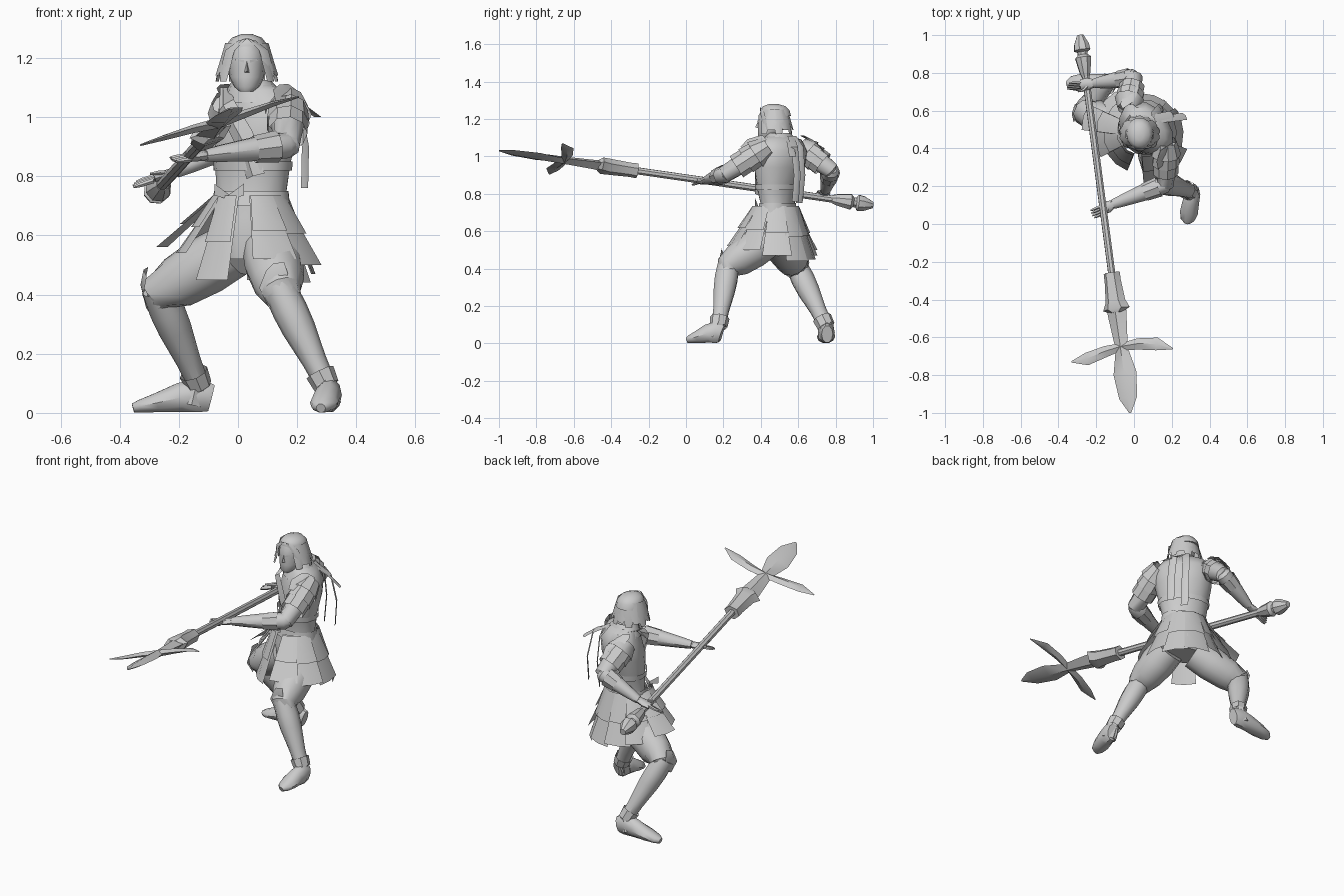
import bpy, math
from mathutils import Vector as V

def mesh(name, verts, faces):
    me = bpy.data.meshes.new(name)
    me.from_pydata([tuple(v) for v in verts], [], faces)
    me.update()
    ob = bpy.data.objects.new(name, me)
    bpy.context.collection.objects.link(ob)
    return ob

def skin(name, rings, caps=True):
    """Join rings of equal point count into one surface."""
    n = len(rings[0])
    verts = [v for r in rings for v in r]
    faces = [(i*n+j, i*n+(j+1) % n, (i+1)*n+(j+1) % n, (i+1)*n+j)
             for i in range(len(rings)-1) for j in range(n)]
    if caps:
        faces += [tuple(range(n))[::-1], tuple(range(len(verts)-n, len(verts)))]
    return mesh(name, verts, faces)

def oval(c, u, v, n):
    return [c + u*math.cos(2*math.pi*k/n) + v*math.sin(2*math.pi*k/n) for k in range(n)]

def tube(name, rows, n=8, up=(0, 0, 1), caps=True):
    """Rows are (point, half width, half height) along a bent path."""
    p = [V(r[0]) for r in rows]
    rings = []
    for i, (_, a, b) in enumerate(rows):
        t = (p[min(i+1, len(p)-1)] - p[max(i-1, 0)]).normalized()
        s = V(up).cross(t).normalized()
        rings.append(oval(p[i], s*a, t.cross(s)*b, n))
    return skin(name, rings, caps)

def loft(name, rows, n=12, caps=True):
    """Horizontal ovals: (x, y, z, half width, half depth, yaw)."""
    rings = []
    for x, y, z, a, b, yaw in rows:
        c, s = math.cos(math.radians(yaw)), math.sin(math.radians(yaw))
        rings.append(oval(V((x, y, z)), V((c, s, 0))*a, V((-s, c, 0))*b, n))
    return skin(name, rings, caps)

def strip(name, centres, halves, bulge=(0, 0, 0)):
    """Three-column sheet; halves are the half-width vectors."""
    verts = []
    for c, h in zip(centres, halves):
        verts += [V(c)-V(h), V(c)+V(bulge), V(c)+V(h)]
    return mesh(name, verts, [(3*i+j, 3*i+j+1, 3*i+j+4, 3*i+j+3)
                              for i in range(len(centres)-1) for j in (0, 1)])

# torso, twisted so the left shoulder leads
loft("torso", [(.04, .48, .52, .1, .085, -10), (.04, .48, .66, .13, .1, -10), (.045, .49, .74, .124, .085, -20),
               (.05, .49, .84, .138, .1, -35), (.06, .5, .94, .158, .115, -42), (.07, .51, 1.03, .165, .11, -48),
               (.065, .51, 1.09, .125, .08, -48), (.04, .49, 1.12, .05, .05, -30)], 14)
loft("belt", [(.043, .485, .70, .137, .102, -15), (.045, .49, .75, .132, .095, -20)], 14, False)
loft("breastplate_rim", [(.05, .49, .82, .143, .108, -35), (.05, .49, .85, .146, .11, -35)], 14, False)
loft("collar", [(.06, .5, 1.05, .13, .095, -45), (.05, .5, 1.1, .09, .075, -40), (.045, .5, 1.125, .065, .06, -30)], 12, False)
strip("chest_sash", [(-.04, .55, 1.1), (-.04, .43, 1.04), (.02, .385, .93), (.06, .38, .8)],
      [(.02, .03, 0), (.025, -.02, .02), (.03, -.015, .02), (.03, -.01, .01)], (-.01, -.012, 0))
for s in (-1, 1):
    strip("belt_knot", [(-.03, .385, .73), (-.03+s*.05, .37, .755)], [(0, 0, .008), (0, 0, .02)])

# head, face and hair
loft("neck", [(.04, .48, 1.05, .045, .045, 0), (.035, .465, 1.15, .04, .042, 0)], 8)
loft("head", [(.028, .412, 1.086, .022, .018, 0), (.03, .43, 1.102, .043, .046, 0), (.03, .45, 1.135, .058, .066, 0),
              (.03, .46, 1.18, .062, .077, 0), (.03, .465, 1.22, .062, .078, 0), (.03, .47, 1.26, .05, .062, 0)], 14)
mesh("nose", [(.03, .386, 1.19), (.02, .388, 1.15), (.04, .388, 1.15), (.03, .37, 1.155)], [(0, 1, 3), (0, 3, 2), (1, 2, 3)])
for s in (-1, 1):
    strip("brow", [(.03+s*.01, .382, 1.188), (.03+s*.038, .396, 1.194)], [(0, 0, .004), (0, 0, .003)])
strip("mouth", [(.014, .388, 1.127), (.046, .388, 1.127)], [(0, 0, .004)]*2)
loft("hair_cap", [(.03, .482, 1.215, .073, .082, 0), (.03, .476, 1.245, .069, .08, 0),
                  (.03, .472, 1.268, .051, .062, 0), (.03, .468, 1.28, .02, .025, 0)], 14)
for k in range(11):
    a = math.radians(-38 + k*25.6)
    d, t = V((math.cos(a), math.sin(a)*.92, 0)), V((-math.sin(a), math.cos(a), 0))
    c = V((.03, .475, 0))
    low = 1.12 + .02*(k % 2)
    strip("hair_lock", [c+d*.068+V((0, 0, 1.25)), c+d*.086+V((0, 0, 1.19)), c+d*.102+V((0, 0, low))],
          [t*.022, t*.029, t*.018], d*.007)
for s in (-1, 1):
    strip("fringe", [(.03+s*.015, .402, 1.262), (.03+s*.057, .41, 1.225), (.03+s*.082, .43, 1.14)],
          [(.015, s*.006, -s*.004), (.016, s*.012, 0), (.012, s*.01, 0)], (0, -.006, 0))

# ribbons streaming down the back
for path in ([(.1, .57, 1.11), (.135, .61, 1.05), (.145, .62, .9), (.14, .605, .75)],
             [(.1, .56, 1.11), (.2, .58, 1.05), (.228, .595, .9), (.225, .585, .76)],
             [(.1, .55, 1.1), (.19, .56, 1.06), (.27, .57, 1.0)]):
    strip("ribbon", path, [(.012, -.018, 0)]*len(path), (.004, .004, 0))

# arms: shoulder, elbow, wrist, fingertips, finger spread
arms = {"left": ((.17, .41, 1.035), (.165, .21, .905), (-.11, .105, .87), (-.225, .05, .855), (-.006, .011, .004)),
        "right": ((-.03, .63, 1.035), (.0, .775, .925), (-.21, .745, .815), (-.355, .73, .77), (.002, .009, .005))}
for side, pts in arms.items():
    sh, el, wr, tip, spread = map(V, pts)
    tube(side+"_upper_arm", [(sh, .06, .06), (sh.lerp(el, .5), .055, .055), (el, .046, .046),
                             (el.lerp(wr, .12), .04, .04)], 10)
    tube(side+"_forearm", [(el.lerp(wr, -.08), .03, .03), (el, .046, .046), (el.lerp(wr, .35), .046, .044),
                           (el.lerp(wr, .8), .033, .03), (wr, .026, .022)], 10)
    tube(side+"_bracer_cuff", [(el.lerp(wr, .12), .054, .054), (el.lerp(wr, .4), .048, .046)], 8, caps=False)
    for k in range(3):
        tube(side+"_shoulder_plate", [(sh.lerp(el, -.15+.25*k), .055+.012*(k > 0), .055+.012*(k > 0)),
                                      (sh.lerp(el, .2+.25*k), .08-.006*k, .08-.006*k)], 9, caps=False)
    strip(side+"_shoulder_wing", [sh+V((0, 0, .065)), sh.lerp(el, .25)+V((0, .01, .07)), sh.lerp(el, .5)+V((0, .01, .06))],
          [V((.03, .02, -.01)), V((.05, .04, -.02)), V((.04, .03, -.02))], (0, 0, .012))
    mid = wr.lerp(tip, .5)
    tube(side+"_palm", [(wr, .022, .018), (wr.lerp(tip, .25), .032, .016), (mid, .028, .012)], 8)
    for k in range(4):
        o = spread*(k-1.5)
        tube(side+"_finger", [(mid+o, .009, .009), (mid.lerp(tip, .6)+o*1.1, .008, .008),
                              (mid.lerp(tip, 1-.06*abs(k-1.3))+o*1.15, .004, .004)], 5)
    tube(side+"_thumb", [(wr.lerp(tip, .15), .01, .01), (wr.lerp(tip, .4)+V((0, -.03, .015)), .008, .008),
                         (wr.lerp(tip, .6)+V((0, -.035, .02)), .004, .004)], 5)

# legs: hip, knee, ankle, heel, toe
legs = {"left": ((.11, .43, .55), (.145, .225, .41), (.295, .175, .1), (.315, .19, 0), (.28, .005, 0)),
        "right": ((-.02, .5, .55), (-.265, .595, .405), (-.135, .745, .1), (-.09, .755, 0), (-.355, .745, 0))}
for side, pts in legs.items():
    hip, kn, an, heel, toe = map(V, pts)
    up = V((0, 0, 1))
    tube(side+"_thigh", [(hip, .095, .095), (hip.lerp(kn, .35), .1, .1), (hip.lerp(kn, .75), .088, .09),
                         (kn, .068, .072), (kn.lerp(an, .1), .05, .058)], 12, (.3, .2, 1))
    tube(side+"_greave", [(kn.lerp(an, -.06), .056, .058), (kn.lerp(an, .2), .06, .064), (kn.lerp(an, .4), .057, .06),
                          (kn.lerp(an, .75), .042, .044), (an, .036, .04)], 10, (0, 1, 0))
    tube(side+"_ankle_cuff", [(an+(kn-an)*.12, .05, .052), (an-(kn-an)*.03, .044, .048)], 8, (0, 1, 0), False)
    # knee guard
    out = (kn-hip.lerp(an, .5)).normalized()
    w = out.cross(kn-an).normalized()
    strip(side+"_knee_guard", [kn+out*.045+up*.055, kn+out*.056, kn+out*.035-up*.07], [w*.035, w*.055, w*.025], out*.015)
    tube(side+"_foot", [(heel+up*.05, .03, .048), (heel.lerp(toe, .15)+up*.06, .042, .06), (heel.lerp(toe, .4)+up*.052, .044, .052),
                        (heel.lerp(toe, .7)+up*.034, .048, .034), (heel.lerp(toe, .92)+up*.022, .036, .022), (toe+up*.016, .016, .016)], 10)
    tube(side+"_ankle", [(an+up*.02, .036, .04), (heel.lerp(toe, .25)+up*.03, .042, .045)], 8, (0, 1, 0))

# skirt plates: angle, width, reach, hem height; each has a shorter upper layer
for ang, w, r, z in ((-130, .14, .2, .45), (-70, .16, .25, .52), (-36, .15, .245, .5), (2, .16, .21, .47), (36, .15, .2, .44),
                     (72, .15, .2, .45), (108, .15, .21, .47), (138, .15, .25, .5), (164, .14, .31, .56), (194, .14, .24, .54)):
    a = math.radians(ang)
    d, t = V((math.cos(a), math.sin(a), 0)), V((-math.sin(a), math.cos(a), 0))
    for name, part, lift in (("skirt_panel", 1, 0), ("skirt_plate", .55, .012)):
        cs, hs = [], []
        for q in (0, .5, 1):
            q *= part
            cs.append(V((.04, .48, .735+(z-.735)*q)) + d*(.105+(r-.105)*q+lift))
            hs.append(t*(.04+(w/2-.04)*q))
        strip(name, cs, hs, d*.012)

# polearm, placed by its y position
def at(y): return V((-.1525-.1325*y, y, .885-.145*y))
across = V((.53, .07, .165)).normalized()
flat = across.cross(at(-1)-at(1)).normalized()
def pole(name, prof, n):
    tube(name, [(at(y), a, b) for y, a, b in prof], n, flat)
pole("shaft", [(.85, .02, .02), (-.3, .02, .02)], 8)
pole("butt_cap", [(.78, .022, .022), (.8, .03, .03), (.88, .045, .045), (.895, .028, .028), (.91, .028, .028),
                  (.92, .046, .046), (.95, .042, .042), (1, .018, .018)], 8)
pole("blade_socket", [(-.26, .045, .04), (-.3, .045, .038), (-.41, .055, .042), (-.45, .075, .04), (-.47, .035, .03)], 6)
pole("main_blade", [(-.44, .055, .032), (-.5, .05, .026), (-.66, .034, .02), (-.79, .064, .018), (-.92, .05, .012), (-1, .006, .003)], 4)
tube("cross_blade", [((-.33, -.73, .905), .004, .003), ((-.25, -.715, .93), .034, .009), ((-.15, -.675, .96), .03, .014),
                     ((-.066, -.65, .98), .02, .018), ((.02, -.635, 1.01), .03, .014), ((.12, -.635, 1.045), .034, .009),
                     ((.205, -.66, 1.068), .004, .003)], 4, flat)

bpy.ops.object.select_all(action='SELECT')
bpy.context.view_layer.objects.active = bpy.data.objects["torso"]
bpy.ops.object.shade_smooth_by_angle(angle=math.radians(38))
